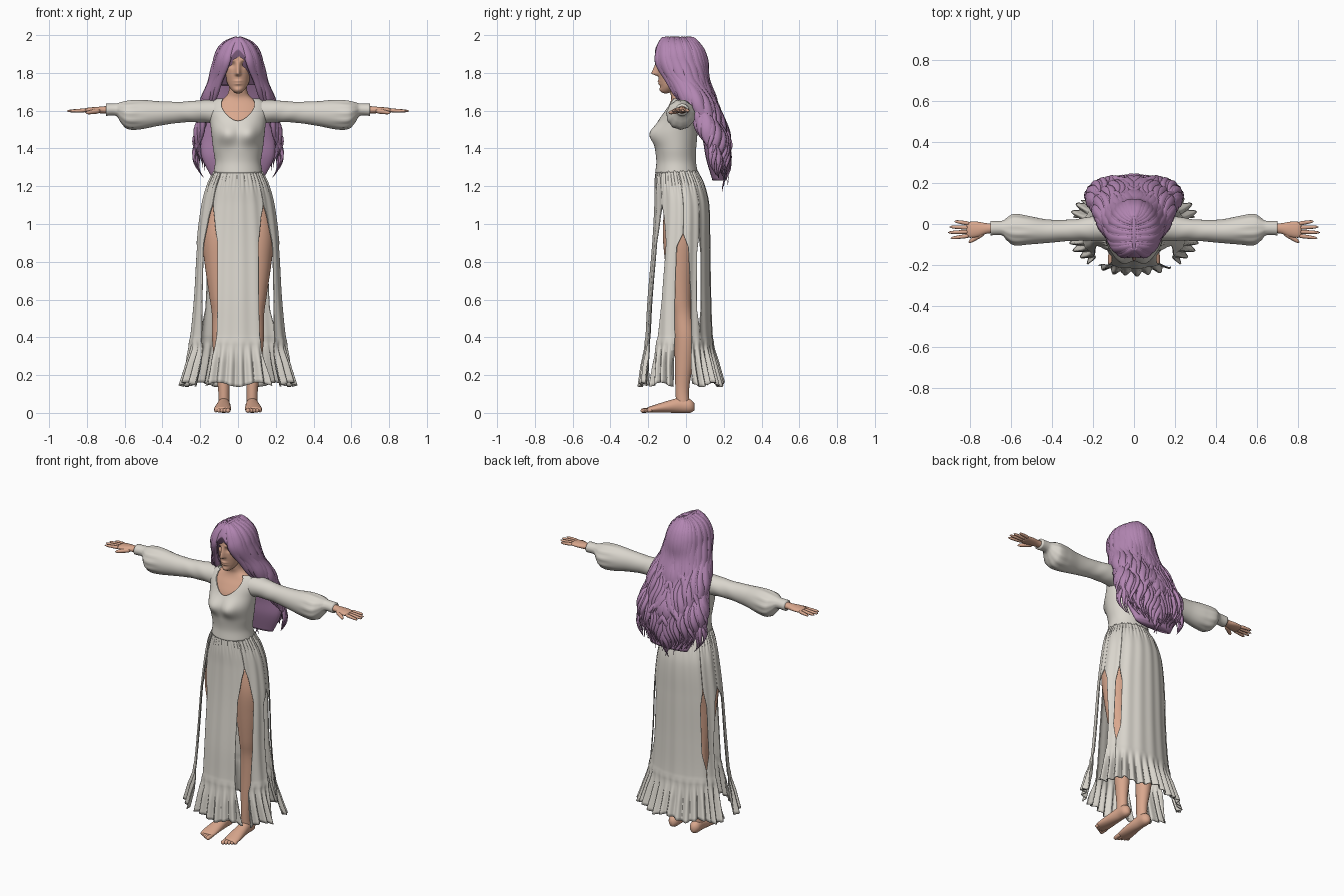
import bpy, bmesh, math, random
from mathutils import Vector

if "Cube" in bpy.data.objects:
    bpy.data.objects.remove(bpy.data.objects["Cube"])
random.seed(4)
TAU = 2 * math.pi


def material(name, col):
    m = bpy.data.materials.new(name)
    m.diffuse_color = (*col, 1)
    m.use_nodes = True
    m.node_tree.nodes["Principled BSDF"].inputs["Base Color"].default_value = m.diffuse_color
    return m


CLOTH = material("ivory cloth", (0.70, 0.67, 0.61))
SKIN = material("skin", (0.70, 0.39, 0.27))
HAIR = material("mauve hair", (0.45, 0.24, 0.45))


def key(K, t):
    """Smooth interpolation of rows (t, a, b, ...) sorted by t."""
    t = min(max(t, K[0][0]), K[-1][0])
    i = 0
    while i < len(K) - 2 and t > K[i + 1][0]:
        i += 1
    h = K[i + 1][0] - K[i][0]
    s = (t - K[i][0]) / h

    def slope(j, c):
        a, b = K[max(j - 1, 0)], K[min(j + 1, len(K) - 1)]
        return (b[c] - a[c]) / (b[0] - a[0]) * h
    out = []
    for c in range(1, len(K[0])):
        p, q = K[i][c], K[i + 1][c]
        out.append((2*s**3 - 3*s*s + 1) * p + (s**3 - 2*s*s + s) * slope(i, c)
                   + (3*s*s - 2*s**3) * q + (s**3 - s*s) * slope(i + 1, c))
    return out


def linear(K, t):
    t = min(max(t, K[0][0]), K[-1][0])
    for a, b in zip(K, K[1:]):
        if t <= b[0]:
            s = (t - a[0]) / (b[0] - a[0])
            return [p + (q - p) * s for p, q in zip(a[1:], b[1:])]


def surf(bm, fn, nu, nv, closed=True, caps=True):
    """Grid surface from fn(u, v); closed wraps in u."""
    cols = nu if closed else nu + 1
    R = [[bm.verts.new(fn(i / nu, j / nv)) for i in range(cols)] for j in range(nv + 1)]
    for a, b in zip(R, R[1:]):
        for i in range(nu):
            k = (i + 1) % cols
            bm.faces.new((a[i], a[k], b[k], b[i]))
    if closed and caps:
        bm.faces.new(R[0])
        bm.faces.new(R[-1])


def finish(bm, name, mat, mirror=False, thick=0):
    bmesh.ops.recalc_face_normals(bm, faces=bm.faces)
    for f in bm.faces:
        f.smooth = True
    me = bpy.data.meshes.new(name)
    bm.to_mesh(me)
    me.materials.append(mat)
    ob = bpy.data.objects.new(name, me)
    bpy.context.collection.objects.link(ob)
    if thick:
        m = ob.modifiers.new("thickness", 'SOLIDIFY')
        m.thickness, m.offset = thick, 0
    if mirror:
        ob.modifiers.new("mirror", 'MIRROR').use_mirror_merge = False


def loft(bm, axis, K, nu=32, nv=40, fold=lambda t, a: 1):
    """Loft rows (t, centre a, centre b, radius a, radius b) along an axis."""
    def fn(u, v):
        t = K[0][0] + (K[-1][0] - K[0][0]) * v
        ca, cb, ra, rb = key(K, t)
        w = fold(t, u * TAU)
        a, b = ca + ra * w * math.cos(u * TAU), cb + rb * w * math.sin(u * TAU)
        return {'z': (a, b, t), 'x': (t, a, b), 'y': (a, t, b)}[axis]
    surf(bm, fn, nu, nv)


def limb(bm, p0, p1, r0, r1, flat=1.0):
    """Rounded finger-like shape between two points."""
    p0, p1 = Vector(p0), Vector(p1)
    d = (p1 - p0).normalized()
    side = d.cross(Vector((0, 0, 1))).normalized()
    up = side.cross(d)

    def fn(u, v):
        r = (r0 + (r1 - r0) * v) * max(0.05, (1 - abs(2 * v - 1) ** 5)) ** 0.5
        return p0.lerp(p1, v) + side * r * math.cos(u * TAU) + up * r * flat * math.sin(u * TAU)
    surf(bm, fn, 12, 12)


def gauss(x, c, w):
    return math.exp(-((x - c) / w) ** 2)


# head with nose, lips, brow and eye sockets
HEAD = [(1.69, -.108, .004, .004), (1.70, -.102, .024, .028), (1.73, -.085, .049, .052),
        (1.78, -.06, .067, .087), (1.82, -.047, .075, .104), (1.87, -.04, .079, .115),
        (1.93, -.04, .075, .108), (1.97, -.04, .03, .05)]


def head(u, v):
    z = 1.69 + .28 * v
    cy, rx, ry = key(HEAD, z)
    a = u * TAU
    x, y = rx * math.sin(a), cy - ry * math.cos(a)
    if math.cos(a) > 0:
        y += .016 * gauss(abs(x), .033, .016) * gauss(z, 1.842, .014)
        y -= .007 * gauss(abs(x), .03, .02) * gauss(z, 1.868, .01)
        nose = max(0, min(1, (1.865 - z) / .065)) if z > 1.795 else max(0, 1 - (1.795 - z) / .014)
        y -= .034 * nose * gauss(x, 0, .012)
        y -= .008 * gauss(x, 0, .02) * (gauss(z, 1.756, .006) + gauss(z, 1.742, .006))
        y -= .006 * gauss(x, 0, .02) * gauss(z, 1.71, .012)
    return x, y, z


bm = bmesh.new()
surf(bm, head, 72, 64)
finish(bm, "head", SKIN)

# neck and upper chest
bm = bmesh.new()
loft(bm, 'z', [(1.45, 0, -.052, .12, .1), (1.55, 0, -.045, .135, .087), (1.6, 0, -.035, .143, .073),
               (1.64, 0, -.03, .12, .055), (1.67, 0, -.032, .07, .046), (1.70, 0, -.04, .05, .046),
               (1.78, 0, -.05, .045, .046)])
finish(bm, "neck_and_chest", SKIN)

# legs
bm = bmesh.new()
loft(bm, 'z', [(.03, .075, -.015, .03, .036), (.12, .075, -.02, .03, .036), (.25, .08, -.012, .042, .047),
               (.4, .086, -.006, .052, .055), (.52, .09, -.018, .048, .05), (.6, .095, -.028, .054, .056),
               (.8, .102, -.033, .076, .078), (.95, .107, -.028, .086, .095), (1.1, .09, -.02, .085, .095)])
finish(bm, "leg", SKIN, True)

# feet with toes
bm = bmesh.new()
loft(bm, 'y', [(-.205, .082, .016, .04, .013), (-.17, .082, .021, .045, .02), (-.1, .078, .032, .04, .031),
               (-.03, .075, .04, .033, .04), (.025, .075, .036, .03, .035), (.045, .075, .032, .012, .018)], 24, 24)
for j in range(5):
    x = .05 + .016 * j
    limb(bm, (x, -.18, .016), (x + .004, -.24 + .009 * j, .011), .012, .013 - .001 * j)
finish(bm, "foot", SKIN, True)

# hands
bm = bmesh.new()
loft(bm, 'x', [(.68, -.02, 1.605, .023, .021), (.72, -.022, 1.604, .026, .018), (.76, -.026, 1.603, .037, .016),
               (.80, -.028, 1.602, .039, .013), (.815, -.028, 1.601, .034, .008)], 20, 16)
for j, length in enumerate((.088, .1, .093, .07)):
    y = -.057 + .0195 * j
    limb(bm, (.80, y, 1.602), (.805 + length, y + (j - 1.5) * .008, 1.598), .011, .007)
limb(bm, (.73, -.04, 1.6), (.805, -.09, 1.588), .015, .009)
finish(bm, "hand", SKIN, True)

# bodice with scooped neckline
BODICE = [(1.27, -.05, .127, .11), (1.33, -.052, .119, .102), (1.4, -.055, .129, .106),
          (1.48, -.055, .138, .112), (1.55, -.045, .146, .096), (1.6, -.035, .155, .082),
          (1.64, -.03, .142, .063), (1.67, -.03, .10, .045)]


def bodice(u, v):
    a = u * TAU
    d = min(a, TAU - a)
    top = 1.545 + .117 * min(1, d / .75) ** 2
    z = 1.27 + (top - 1.27) * v
    cy, rx, ry = key(BODICE, z)
    x, y = rx * math.sin(a), cy - ry * math.cos(a)
    if d < 1.5:
        y -= .032 * gauss(abs(x), .06, .05) * gauss(z, 1.475, .05)
    return x, y, z


bm = bmesh.new()
surf(bm, bodice, 72, 40, caps=False)
finish(bm, "bodice", CLOTH, thick=.006)

# puffed sleeves with cuffs
bm = bmesh.new()
loft(bm, 'x', [(.10, -.03, 1.59, .055, .063), (.18, -.022, 1.597, .06, .059), (.3, -.03, 1.592, .052, .055),
               (.42, -.035, 1.585, .057, .065), (.52, -.03, 1.58, .07, .078), (.59, -.027, 1.58, .074, .073),
               (.625, -.024, 1.594, .05, .05), (.64, -.02, 1.605, .036, .034), (.70, -.02, 1.605, .035, .032)],
     48, 64, lambda t, a: 1 + .03 * gauss(t, .57, .06) * math.sin(11 * a) + .015 * gauss(t, .25, .1) * math.sin(3 * a + 60 * t))
finish(bm, "sleeve", CLOTH, True)

# skirt: panels between slits, pleated, with a flared ruffle
SKIRT = [(.15, -.025, .315, .217), (.26, -.033, .28, .195), (.37, -.036, .255, .177), (.6, -.035, .232, .165),
         (.9, -.025, .215, .15), (1.1, -.022, .19, .142), (1.2, -.033, .163, .13), (1.285, -.05, .122, .106)]
# slit edges in degrees from the front: (z, near edge, far edge)
FRONT = [(.15, 34, 42), (.35, 28, 46), (.4, 27, 50), (.6, 28, 56), (.9, 30, 58), (1.04, 38, 50), (1.1, 44, 44)]
SIDE = [(.15, 78, 106), (.4, 83, 112), (.6, 82, 112), (.88, 81, 104), (.95, 93, 93)]
BACK = [(.45, 128, 128), (.55, 123, 134), (.85, 123, 134), (.95, 128, 128)]


def panel(lo, hi):
    def fn(u, v):
        z = .15 + 1.135 * v
        a0, a1 = lo(z), hi(z)
        a = math.radians(a0 + (a1 - a0) * u)
        cy, rx, ry = key(SKIRT, z)
        ruffle = max(0, min(1, (.38 - z) / .12))
        w = 1 + .05 * ruffle * math.sin(36 * a) + .012 * math.sin(18 * a) + .02 * gauss(z, 1.24, .05) * math.sin(44 * a)
        w += .02 * gauss(z, .375, .012)
        dz = -.012 * math.cos(9 * a) * ruffle
        return rx * w * math.sin(a), cy - ry * w * math.cos(a), z + dz
    return fn


def edge(K, c):
    return lambda z: linear(K, z)[c]


for name, lo, hi, nu, mir in (
        ("front_skirt_panel", lambda z: -linear(FRONT, z)[0], edge(FRONT, 0), 72, False),
        ("front_side_skirt_panel", edge(FRONT, 1), edge(SIDE, 0), 48, True),
        ("back_side_skirt_panel", edge(SIDE, 1), edge(BACK, 0), 36, True),
        ("back_skirt_panel", edge(BACK, 1), lambda z: 360 - linear(BACK, z)[1], 110, False)):
    bm = bmesh.new()
    surf(bm, panel(lo, hi), nu, 64, closed=False)
    finish(bm, name, CLOTH, mir, .005)

# hair envelope: (z, centre y, half width, half depth)
ENV = [(1.17, .165, .15, .03), (1.25, .16, .2, .055), (1.35, .14, .225, .08), (1.45, .13, .22, .09),
       (1.55, .10, .195, .082), (1.65, .05, .178, .1), (1.75, .0, .145, .11), (1.85, -.032, .118, .135),
       (1.92, -.037, .098, .122), (1.96, -.042, .065, .1), (1.985, -.045, .008, .08)]


# scalp cap, open at the face
def cap(u, v):
    a = u * TAU
    d = min(a, TAU - a)
    low = 1.925 - .19 * min(1, d / 1.0) ** 1.4
    z = 1.985 + (low - 1.985) * v
    cy, rx, ry = key(ENV, z)
    return rx * math.sin(a), cy - ry * math.cos(a), z


bm = bmesh.new()
surf(bm, cap, 64, 28)
finish(bm, "hair_cap", HAIR, thick=.01)

# inner hair mass down the back
bm = bmesh.new()
loft(bm, 'z', [(1.23, 0, .17, .13, .03), (1.35, 0, .155, .19, .05), (1.45, 0, .148, .195, .06),
               (1.6, 0, .11, .165, .06), (1.7, 0, .075, .14, .07), (1.8, 0, .03, .11, .085)])
finish(bm, "hair_mass", HAIR)


# wavy locks from the centre parting
def lock(bm, th0, zend, r, phase, amp):
    def path(t):
        z = 1.985 - (1.985 - zend) * t ** 1.3
        cy, rx, ry = key(ENV, z)
        th = math.radians(90 - (90 - th0) * (.72 + .28 * (z - 1.5) / .42))
        g = amp * max(0, min(1, (1.85 - z) / .3))
        p = Vector((rx * math.cos(th), cy + ry * math.sin(th), z))
        wave = math.sin(phase + z * 32)
        p += Vector((-math.sin(th), math.cos(th), 0)) * g * wave
        p += Vector((math.cos(th), math.sin(th), 0)) * g * .7 * math.cos(phase + z * 32)
        return p

    def fn(u, v):
        p = path(v)
        tan = (path(min(1, v + .01)) - path(max(0, v - .01))).normalized()
        n = p - Vector((0, key(ENV, p.z)[0], min(p.z, 1.85)))
        side = tan.cross(n).normalized()
        n = side.cross(tan)
        w = r * min(1, .45 + 2.5 * v) * max(.06, 1 - max(0, (v - .72) / .28) ** 1.5)
        return p + side * w * math.cos(u * TAU) + n * w * .6 * math.sin(u * TAU)
    surf(bm, fn, 10, 44)


bm = bmesh.new()
for i in range(17):
    th = -62 + 150 * i / 16
    end = 1.29 - .08 * i / 16 + random.uniform(-.04, .04)
    lock(bm, th, end, random.uniform(.026, .034), random.uniform(0, 1.5) + i * .5, .014)
for i in range(12):
    th = -50 + 138 * i / 11 + random.uniform(-4, 4)
    lock(bm, th, random.uniform(1.2, 1.5), random.uniform(.015, .022), random.uniform(0, TAU), .022)
finish(bm, "hair_locks", HAIR, True)
